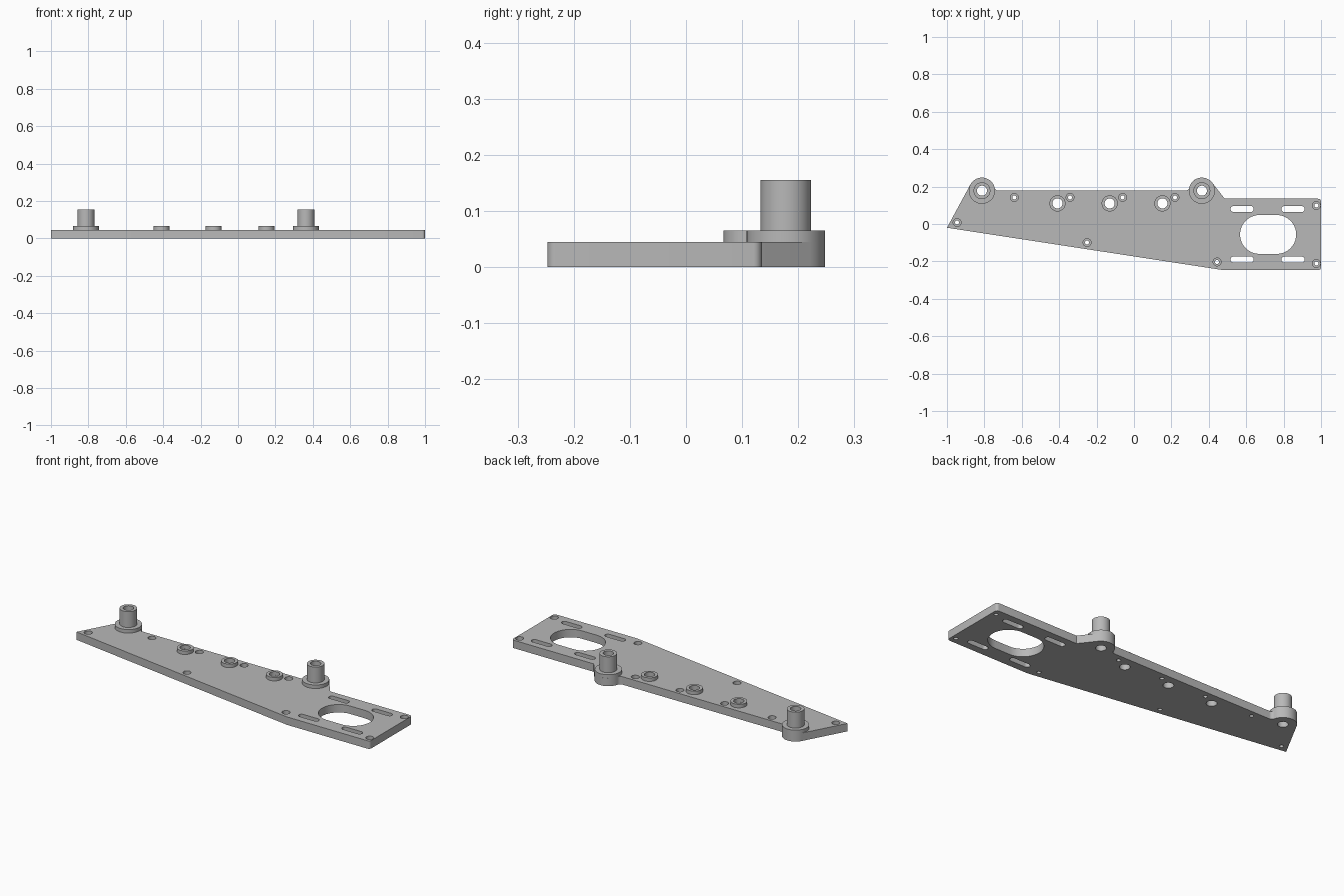
import bpy
import bmesh
from math import pi, cos, sin, acos, asin, atan2, hypot, sqrt, radians

cube = bpy.data.objects.get("Cube")
if cube:
    bpy.data.objects.remove(cube, do_unlink=True)

THICK, PAD_TOP, POST_TOP = 0.045, 0.065, 0.155
BORE_R, FLANGE_R, FILLET_R = 0.027, 0.07, 0.02
SEGMENTS = 48

grey = bpy.data.materials.new("plain_grey")
grey.use_nodes = True
colour = (0.48, 0.48, 0.48, 1)
grey.diffuse_color = colour
grey.node_tree.nodes["Principled BSDF"].inputs["Base Color"].default_value = colour


def make_object(name, bm):
    bmesh.ops.recalc_face_normals(bm, faces=bm.faces)
    mesh = bpy.data.meshes.new(name)
    bm.to_mesh(mesh)
    bm.free()
    mesh.materials.append(grey)
    obj = bpy.data.objects.new(name, mesh)
    bpy.context.collection.objects.link(obj)
    return obj


def arc(cx, cy, r, start, end, steps=12):
    angles = [start + (end - start) * i / steps for i in range(steps + 1)]
    return [(cx + r * cos(a), cy + r * sin(a)) for a in angles]


def slot(cx, cy, half_length, r):
    """Rounded slot outline; with half_length equal to r it is a circle."""
    d = half_length - r
    outline = arc(cx + d, cy, r, -pi / 2, pi / 2, 20) + arc(cx - d, cy, r, pi / 2, 3 * pi / 2, 20)
    return outline if d > 0 else outline[:20] + outline[21:-1]


def add_prism(bm, outline, z0, z1):
    low = [bm.verts.new((x, y, z0)) for x, y in outline]
    high = [bm.verts.new((x, y, z1)) for x, y in outline]
    bm.faces.new(low[::-1])
    bm.faces.new(high)
    for i in range(len(low)):
        j = (i + 1) % len(low)
        bm.faces.new((low[i], low[j], high[j], high[i]))


def lathe(name, profile, x, y):
    bm = bmesh.new()
    verts = [bm.verts.new((r, 0, z)) for r, z in profile]
    edges = [bm.edges.new(pair) for pair in zip(verts, verts[1:])]
    bmesh.ops.spin(bm, geom=verts + edges, axis=(0, 0, 1), cent=(0, 0, 0),
                   angle=2 * pi, steps=SEGMENTS, use_duplicate=False)
    bmesh.ops.remove_doubles(bm, verts=bm.verts, dist=1e-5)
    obj = make_object(name, bm)
    obj.location = (x, y, 0)
    return obj


def tangent_angle(cx, cy, px, py, side):
    """Angle on a flange circle where the line from a point touches it."""
    dx, dy = px - cx, py - cy
    return atan2(dy, dx) + side * acos(FLANGE_R / hypot(dx, dy))


def cut(target, name, prisms):
    bm = bmesh.new()
    for outline, z0, z1 in prisms:
        add_prism(bm, outline, z0, z1)
    cutter = make_object(name, bm)
    cutter.hide_render = True
    mod = target.modifiers.new(name, 'BOOLEAN')
    mod.operation, mod.solver, mod.object = 'DIFFERENCE', 'EXACT', cutter
    bpy.ops.object.select_all(action='DESELECT')
    target.select_set(True)
    bpy.context.view_layer.objects.active = target
    bpy.ops.object.modifier_apply(modifier=name)
    bpy.data.objects.remove(cutter, do_unlink=True)


# Positions of the features
posts = {"left": (0.363, 0.178), "right": (-0.813, 0.178)}
pads = [(x, 0.11) for x in (-0.409, -0.13, 0.152)]
screws = [(x, 0.142) for x in (-0.64, -0.342, -0.061, 0.219)]
screws += [(-0.946, 0.008), (-0.251, -0.099), (0.444, -0.203), (0.975, 0.099), (0.975, -0.211)]

# Plate outline, from the pointed end round to the motor end
tip, shoulder = (-1, -0.02), (0.485, 0.135)
(lx, ly), (rx, ry) = posts["left"], posts["right"]
blend = asin(FILLET_R / (FLANGE_R + FILLET_R))
reach = sqrt((FLANGE_R + FILLET_R) ** 2 - FILLET_R ** 2)
corner = 0.015
plate_outline = [tip, (0.48, -0.247)]
plate_outline += arc(1 - corner, -0.247 + corner, corner, -pi / 2, 0, 6)
plate_outline += arc(1 - corner, shoulder[1] - corner, corner, 0, pi / 2, 6)
plate_outline.append(shoulder)
plate_outline += arc(lx, ly, FLANGE_R, tangent_angle(lx, ly, *shoulder, 1), pi - blend, 24)
plate_outline += arc(lx - reach, ly + FILLET_R, FILLET_R, -blend, -pi / 2, 6)[1:]
plate_outline += arc(rx + reach, ry + FILLET_R, FILLET_R, -pi / 2, blend - pi, 6)
plate_outline += arc(rx, ry, FLANGE_R, blend, tangent_angle(rx, ry, *tip, -1) + 2 * pi, 24)[1:]

bm = bmesh.new()
add_prism(bm, plate_outline, 0, THICK)
plate = make_object("mounting_plate", bm)

# Counterbores, then every through hole
cut(plate, "counterbore_cutter", [(slot(x, y, 0.021, 0.021), 0.02, 0.1) for x, y in screws])
holes = [slot(x, y, 0.011, 0.011) for x, y in screws]
holes += [slot(x, y, BORE_R, BORE_R) for x, y in pads + list(posts.values())]
holes += [slot(x, y, 0.062, 0.016) for x in (0.578, 0.85) for y in (0.08, -0.19)]
holes.append(slot(0.717, -0.056, 0.15, 0.104))
cut(plate, "through_hole_cutter", [(h, -0.1, 0.1) for h in holes])

# Flanged hollow posts and low spacer pads
parts = [plate]
for side, (x, y) in posts.items():
    parts.append(lathe(side + "_post", [
        (FLANGE_R, THICK), (FLANGE_R, PAD_TOP), (0.045, PAD_TOP),
        (0.045, POST_TOP), (BORE_R, POST_TOP), (BORE_R, THICK)], x, y))
for i, (x, y) in enumerate(pads, 1):
    parts.append(lathe(f"spacer_pad_{i}", [
        (0.043, THICK), (0.043, PAD_TOP), (BORE_R, PAD_TOP), (BORE_R, THICK)], x, y))

# Smooth round walls, crisp rims
bpy.ops.object.select_all(action='DESELECT')
for part in parts:
    part.select_set(True)
bpy.context.view_layer.objects.active = plate
bpy.ops.object.shade_smooth_by_angle(angle=radians(30))
